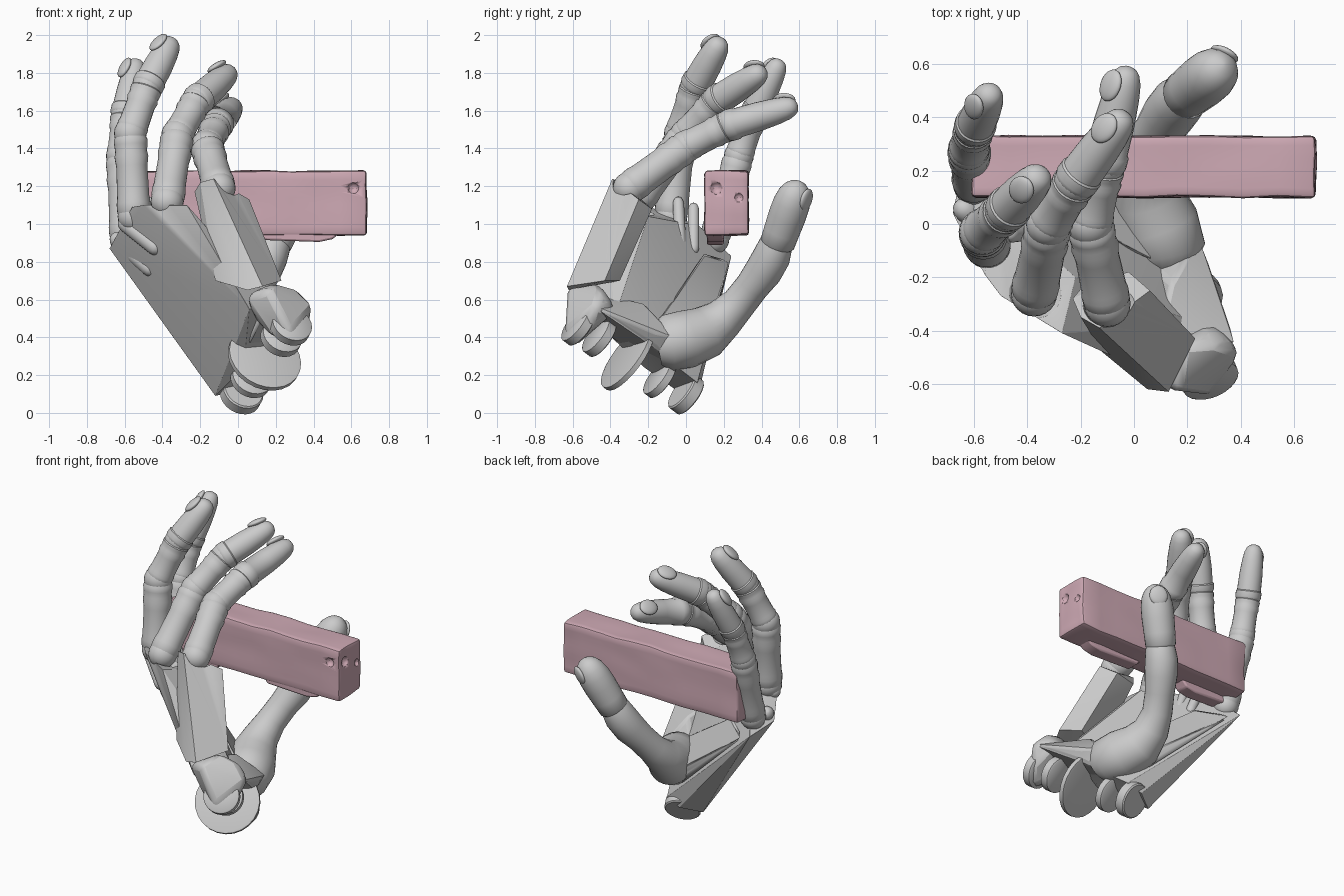
import bpy, bmesh
from math import radians, pi
from mathutils import Vector, Matrix, noise

if "Cube" in bpy.data.objects:
    bpy.data.objects.remove(bpy.data.objects["Cube"])


def finish(name, bm, angle=35, bevel=0.0, cutter=None, mat=None):
    bmesh.ops.recalc_face_normals(bm, faces=bm.faces[:])
    me = bpy.data.meshes.new(name)
    bm.to_mesh(me)
    bm.free()
    me.shade_smooth()
    me.set_sharp_from_angle(angle=radians(angle))
    ob = bpy.data.objects.new(name, me)
    bpy.context.scene.collection.objects.link(ob)
    if mat:
        me.materials.append(mat)
    if cutter:
        m = ob.modifiers.new("cut", 'BOOLEAN')
        m.operation, m.object, m.solver = 'DIFFERENCE', cutter, 'EXACT'
    if bevel:
        m = ob.modifiers.new("bevel", 'BEVEL')
        m.width, m.segments, m.limit_method = bevel, 2, 'ANGLE'
    return ob


def hull(name, pts, bevel=0.015, cutter=None, mat=None):
    bm = bmesh.new()
    for p in pts:
        bm.verts.new(p)
    bmesh.ops.convex_hull(bm, input=bm.verts[:])
    loose = [v for v in bm.verts if not v.link_faces]
    bmesh.ops.delete(bm, geom=loose, context='VERTS')
    bmesh.ops.dissolve_limit(bm, angle_limit=radians(8), verts=bm.verts[:], edges=bm.edges[:])
    return finish(name, bm, 30, bevel, cutter, mat)


def tube(name, stations, sides=24):
    """Loft round sections (point, radius) along a path."""
    bm = bmesh.new()
    pts = [Vector(p) for p, r in stations]
    rings, ref = [], Vector((0.6, -0.7, 0.3))
    for i, (p, r) in enumerate(stations):
        d = (pts[min(i + 1, len(pts) - 1)] - pts[max(i - 1, 0)]).normalized()
        u = (ref - d * ref.dot(d)).normalized()
        ref, rot = u, Matrix.Rotation(2 * pi / sides, 3, d)
        ring = []
        for k in range(sides):
            ring.append(bm.verts.new(pts[i] + u * r))
            u = rot @ u
        rings.append(ring)
    for a, b in zip(rings, rings[1:]):
        for k in range(sides):
            j = (k + 1) % sides
            bm.faces.new((a[k], a[j], b[j], b[k]))
    bm.faces.new(rings[0])
    bm.faces.new(rings[-1])
    return finish(name, bm, 40)


def turned(name, a, b, r, profile):
    a, b = Vector(a), Vector(b)
    return tube(name, [(a.lerp(b, t), r * f) for t, f in profile])


def ball(name, c, r, axes=None, scale=(1, 1, 1)):
    bm = bmesh.new()
    bmesh.ops.create_uvsphere(bm, u_segments=24, v_segments=12, radius=r)
    m = axes.to_4x4() if axes else Matrix()
    bm.transform(Matrix.Translation(c) @ m @ Matrix.Diagonal((*scale, 1)))
    return finish(name, bm, 60)


PHALANX = [(-.02, .8), (.05, .98), (.15, 1), (.22, .95), (.6, .92), (.72, 1), (.78, .94),
           (.86, .98), (.92, 1), (.98, .85)]
TIP = [(-.06, .8), (-.03, .98), (.02, 1.06), (.12, 1.06), (.14, .98), (.45, .95), (.7, .86),
       (.85, .75), (.93, .6), (.975, .42), (.995, .2), (1, .05)]


def nail(name, base, tip, r, out):
    d = (tip - base).normalized()
    n = (out - d * out.dot(d)).normalized()
    d = (d - n * .18).normalized()
    n = (n - d * n.dot(d)).normalized()
    axes = Matrix((d.cross(n), d, n)).transposed()
    ball(name + "_nail", tip - d * .085 + n * r * .6, 1, axes, (r * .56, .062, .02))


def finger(name, pts, r):
    p = [Vector(q) for q in pts]
    turned(name + "_proximal", p[0], p[1], r, PHALANX)
    turned(name + "_middle", p[1], p[2], r * .93, PHALANX)
    turned(name + "_tip", p[2], p[3], r * .9, TIP)
    for i, f in ((0, .97), (1, .96), (2, .9)):
        ball(f"{name}_joint_{i}", p[i], r * f)
    nail(name, p[2], p[3], r, p[1] + p[2] - p[0] - p[3])


# Four fingers
finger("index_finger", [(-.10, -.30, 1.19), (-.165, .0, 1.41), (-.115, .22, 1.52), (-.02, .59, 1.63)], .09)
finger("middle_finger", [(-.375, -.26, 1.12), (-.32, .0, 1.47), (-.22, .16, 1.65), (-.03, .415, 1.815)], .09)
finger("ring_finger", [(-.55, -.08, 1.04), (-.57, -.03, 1.48), (-.48, .05, 1.73), (-.345, .19, 1.98)], .09)
finger("little_finger", [(-.60, .15, .92), (-.62, .28, 1.36), (-.60, .36, 1.58), (-.535, .50, 1.87)], .082)

# Thumb: one flowing lower body and a collared tip
tube("thumb_body", [((.12, -.15, .36), .11), ((.12, -.10, .37), .15), ((.09, .0, .39), .155),
                    ((.04, .11, .43), .14), ((.03, .20, .50), .11), ((.05, .28, .58), .092),
                    ((.09, .35, .67), .09), ((.13, .41, .75), .1), ((.165, .455, .83), .1),
                    ((.19, .475, .89), .09), ((.20, .485, .92), .08)])
t0, t1 = Vector((.195, .485, .90)), Vector((.34, .60, 1.225))
turned("thumb_tip", t0, t1, .1, [(-.04, .8), (0, .93), (.2, .96), (.45, 1), (.65, .98),
                                 (.8, .87), (.9, .68), (.96, .45), (.99, .2), (1, .06)])
nail("thumb", t0, t1, .1, Vector((.5, .9, -.2)))

# Knuckle sockets cut out of the palm and the index metacarpal
cups = [ball("index_socket_cutter", (-.09, -.28, 1.22), .11),
        ball("middle_socket_cutter", (-.36, -.24, 1.15), .125)]
for c in cups:
    c.hide_render = True
    c.display_type = 'WIRE'

# Palm slab and inner pad
hull("palm", [(-.68, .04, .87), (-.56, -.19, 1.09), (-.50, -.27, 1.10), (-.27, -.41, 1.10), (.06, -.56, .55),
              (-.12, -.01, .09), (.03, -.22, .24), (-.64, .24, .83), (-.52, .07, .99),
              (-.22, -.20, 1.04), (.26, -.38, .5), (.10, .06, .16), (.0, .07, .12)], .02, cups[1])
hull("palm_pad", [(-.60, .24, .82), (-.42, .10, .86), (-.35, .04, .7), (-.02, .1, .28),
                  (.1, .08, .3), (.2, -.2, .42), (.0, -.1, .55)], .03)

# Index metacarpal
hull("index_metacarpal", [(-.23, -.28, 1.17), (-.20, -.35, 1.22), (-.13, -.39, 1.24), (.06, -.25, 1.13),
                          (-.02, -.18, 1.08), (-.18, -.22, 1.08), (.23, -.43, .70), (.13, -.63, .67),
                          (.05, -.62, .65), (-.12, -.48, .70), (.12, -.35, .7)], .012, cups[0])

# Wrist corner and the base that joins it to the thumb
hull("wrist_corner", [(.18, -.46, .69), (.32, -.45, .65), (.41, -.48, .56), (.16, -.635, .66),
                      (.03, -.57, .62), (.36, -.52, .42), (.28, -.65, .42), (.30, -.60, .34),
                      (.10, -.45, .48), (.30, -.36, .55), (.16, -.58, .42)], .03)
hull("wrist_base", [(.39, -.46, .55), (.29, -.17, .43), (.24, -.05, .40), (.12, -.55, .5), (.02, -.25, .3),
                    (.12, -.02, .22), (-.06, -.05, .16), (.1, -.4, .62), (.14, -.22, .58),
                    (.24, -.15, .34)], .02)

# Wrist hinge discs along one axis
axis = Vector((.32, -.76, .57)).normalized()
for i, (c, r, w) in enumerate([((.02, .0, .1), .112, .07), ((.07, -.14, .18), .11, .05),
                               ((.14, -.31, .29), .20, .035), ((.23, -.46, .40), .11, .06),
                               ((.28, -.57, .46), .11, .06)]):
    c = Vector(c)
    turned(f"wrist_disc_{i}", c - axis * w / 2, c + axis * w / 2, r,
           [(0, .93), (.1, 1), (.9, 1), (1, .93)])

# Knuckle hinge lugs on the back and front of the palm
ROUND = [(-.22, .1), (-.18, .6), (-.1, .9), (0, 1), (1, 1), (1.1, .9), (1.18, .6), (1.22, .1)]
for i, (a, b, r) in enumerate([((-.63, .05, .91), (-.47, -.07, .77), .045),
                               ((-.59, -.08, 1.0), (-.44, -.18, .88), .045),
                               ((-.46, -.04, 1.1), (-.38, -.03, .9), .03),
                               ((-.50, .04, 1.07), (-.42, .04, .88), .03)]):
    turned(f"knuckle_lug_{i}", a, b, r, ROUND)

# Held bar: worn rectangular block with pits and a ragged lower edge
pink = bpy.data.materials.new("pink")
pink.diffuse_color = (.62, .40, .46, 1)
pink.use_nodes = True
pink.node_tree.nodes["Principled BSDF"].inputs["Base Color"].default_value = pink.diffuse_color
bm = bmesh.new()
for c, r in (((.61, .095, 1.19), .03), ((.69, .16, 1.19), .035), ((.69, .28, 1.14), .025)):
    bmesh.ops.create_uvsphere(bm, u_segments=10, v_segments=8, radius=r, matrix=Matrix.Translation(c))
pits = finish("pit_cutter", bm)
pits.hide_render = True
pits.display_type = 'WIRE'
bm = bmesh.new()
bmesh.ops.create_cube(bm, size=1, matrix=Matrix.Translation((.035, .215, 1.11)) @ Matrix.Diagonal((1.29, .23, .34, 1)))
bmesh.ops.bevel(bm, geom=bm.edges[:], offset=.015, segments=2, affect='EDGES', profile=.5)
bmesh.ops.subdivide_edges(bm, edges=[e for e in bm.edges if e.calc_length() > .1], cuts=9, use_grid_fill=True)
for v in bm.verts:
    v.co += noise.noise_vector(v.co * 7) * .008
finish("held_bar", bm, 40, 0, pits, pink)
for i, (x0, x1, z) in enumerate(((.10, .50, .905), (-.60, -.25, .89))):
    hull(f"bar_ragged_edge_{i}", [(x, y, zz) for y in (.11, .2) for x, zz in
                                  ((x0, .96), (x1 + .05, .96), (x0 + .04, z + .01), (x1 - .07, z), (x1, z + .015))],
         .01, None, pink)
